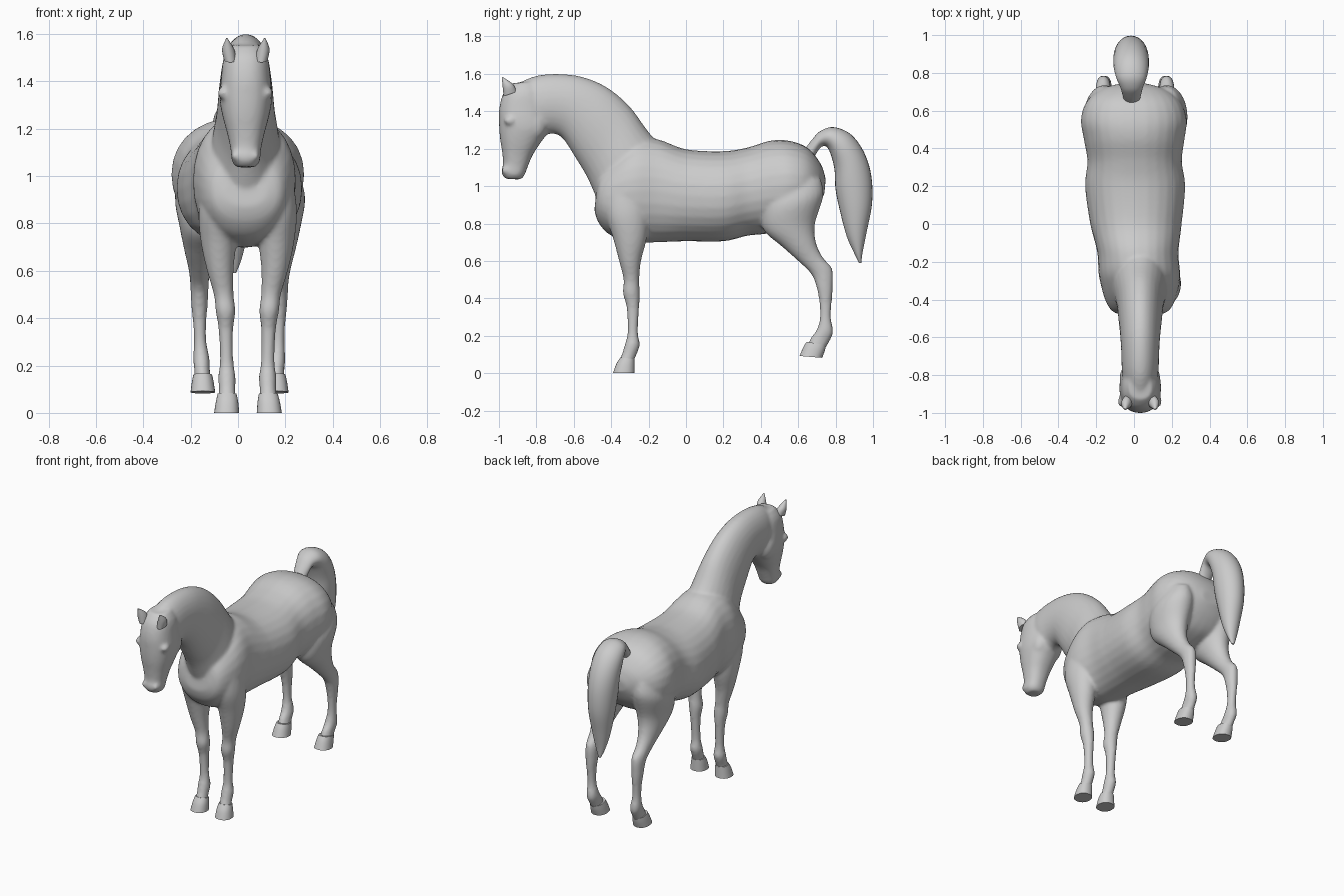
import bpy, bmesh, math
from mathutils import Vector


def spine_x(y):
    # the body bends slightly sideways along its length
    return min(.033, .01 - .07 * y) if y < 0 else .01 - .02 * y


def spline(rows, steps):
    # Catmull-Rom through rows of numbers
    out = []
    for i in range(len(rows) - 1):
        a, b, c, d = (Vector(rows[max(0, min(len(rows) - 1, i + k))]) for k in (-1, 0, 1, 2))
        for s in range(steps):
            t = s / steps
            out.append(b + .5 * t * ((c - a) + t * ((2 * a - 5 * b + 4 * c - d) + t * (3 * b - a - 3 * c + d))))
    return out + [Vector(rows[-1])]


def loft(bm, rows, side=0, shift=0, power=1, steps=5, sides=28):
    # row: y,z of one edge, y,z of opposite edge, half width, sideways offset
    rows = [tuple(r) + (0,) * (6 - len(r)) for r in rows]
    rings = []
    for ya, za, yb, zb, w, off in spline(rows, steps):
        ring = []
        for k in range(sides):
            t = 2 * math.pi * k / sides
            c, s = (math.copysign(abs(f) ** power, f) for f in (math.cos(t), math.sin(t)))
            y = (ya + yb) / 2 + c * (ya - yb) / 2
            z = (za + zb) / 2 + c * (za - zb) / 2
            x = spine_x((ya + yb) / 2) + shift + side * off + s * max(w, .002)
            ring.append(bm.verts.new((x, y, z)))
        rings.append(ring)
    for r, q in zip(rings, rings[1:]):
        for k in range(sides):
            j = (k + 1) % sides
            bm.faces.new((r[k], r[j], q[j], q[k]))
    bm.faces.new(rings[0])
    bm.faces.new(rings[-1][::-1])


def ball(bm, loc, scale):
    vs = bmesh.ops.create_uvsphere(bm, u_segments=20, v_segments=12, radius=1)['verts']
    for v in vs:
        v.co = Vector((v.co.x * scale[0] + loc[0], v.co.y * scale[1] + loc[1], v.co.z * scale[2] + loc[2]))


def finish(bm, name, angle=None):
    bmesh.ops.recalc_face_normals(bm, faces=bm.faces)
    me = bpy.data.meshes.new(name)
    bm.to_mesh(me)
    bm.free()
    me.polygons.foreach_set("use_smooth", [True] * len(me.polygons))
    ob = bpy.data.objects.new(name, me)
    bpy.context.collection.objects.link(ob)
    if angle:
        bpy.ops.object.select_all(action='DESELECT')
        ob.select_set(True)
        bpy.context.view_layer.objects.active = ob
        bpy.ops.object.shade_smooth_by_angle(angle=math.radians(angle))
    return ob


torso = [(-.475, 1.0, -.49, .87, .09), (-.455, 1.08, -.465, .80, .15), (-.38, 1.17, -.40, .735, .19),
         (-.27, 1.25, -.28, .70, .215), (-.15, 1.25, -.15, .70, .215), (0, 1.197, 0, .705, .242),
         (.2, 1.187, .2, .705, .265), (.33, 1.207, .33, .735, .25), (.45, 1.243, .43, .745, .265),
         (.55, 1.243, .55, .77, .28), (.65, 1.205, .64, .81, .25), (.72, 1.12, .70, .88, .175),
         (.747, 1.04, .74, .96, .07)]
neck = [(-.10, 1.18, -.44, .85, .15), (-.20, 1.29, -.485, .95, .145), (-.30, 1.425, -.53, 1.05, .125),
        (-.42, 1.527, -.59, 1.15, .115), (-.55, 1.583, -.655, 1.25, .105), (-.68, 1.6, -.705, 1.28, .10),
        (-.80, 1.59, -.755, 1.275, .097), (-.90, 1.55, -.80, 1.29, .085)]
head = [(-.93, 1.55, -.80, 1.56, .06), (-.975, 1.50, -.76, 1.50, .093), (-.998, 1.42, -.735, 1.40, .105),
        (-1.0, 1.34, -.735, 1.30, .110), (-.995, 1.26, -.775, 1.235, .097), (-.983, 1.18, -.82, 1.165, .077),
        (-.978, 1.12, -.847, 1.10, .064), (-.988, 1.075, -.865, 1.055, .06), (-.968, 1.04, -.885, 1.035, .04)]
front_leg = [(-.43, .99, -.22, .99, .07, .12), (-.43, .85, -.20, .85, .083, .125), (-.39, .72, -.21, .72, .075, .122),
             (-.358, .6, -.24, .6, .056, .115), (-.334, .5, -.25, .5, .042, .10), (-.338, .43, -.247, .43, .042, .092),
             (-.318, .35, -.25, .35, .031, .09), (-.312, .22, -.257, .22, .029, .087),
             (-.327, .155, -.247, .15, .037, .086), (-.342, .105, -.268, .09, .035, .086),
             (-.36, .06, -.285, .05, .038, .087)]
hind_leg = [(.42, 1.0, .72, 1.04, .08, .165), (.40, .87, .735, .95, .11, .165), (.415, .765, .69, .80, .09, .165),
            (.515, .675, .695, .70, .065, .17), (.61, .59, .728, .625, .046, .17), (.672, .525, .782, .555, .039, .168),
            (.70, .45, .785, .46, .035, .168), (.712, .38, .78, .38, .028, .167), (.716, .30, .775, .30, .027, .165),
            (.70, .235, .787, .22, .035, .16), (.665, .185, .765, .165, .033, .157), (.65, .14, .74, .125, .038, .155)]
front_hoof = [(-.35, .085, -.275, .075, .04, .087), (-.372, .05, -.275, .045, .047, .088), (-.39, .0, -.275, .0, .053, .09)]
hind_hoof = [(.645, .168, .75, .15, .04, .155), (.628, .14, .742, .12, .046, .155), (.607, .092, .728, .082, .052, .155)]
ear = [(-.975, 1.48, -.905, 1.505, .027, .066), (-.98, 1.53, -.925, 1.545, .025, .075),
       (-.985, 1.583, -.975, 1.58, .003, .08)]
tail = [(.63, 1.19, .67, 1.12, .04), (.675, 1.25, .70, 1.18, .05), (.72, 1.295, .728, 1.212, .06),
        (.79, 1.315, .757, 1.205, .08), (.88, 1.278, .78, 1.15, .093), (.95, 1.185, .795, 1.08, .094),
        (.99, 1.06, .80, .98, .09), (.995, .91, .825, .86, .078), (.967, .76, .86, .73, .055),
        (.945, .65, .90, .64, .03), (.937, .59, .925, .59, .008)]

# body, neck, head and legs fused into one smooth skin
bm = bmesh.new()
loft(bm, torso, power=.92)
loft(bm, neck)
loft(bm, head, power=.88)
for s in (-1, 1):
    loft(bm, front_leg, s, shift=.009)
    loft(bm, hind_leg, s, shift=.01)
    # brow, cheek, nostril and hock details
    ball(bm, (.031 + s * .092, -.94, 1.35), (.026, .032, .026))
    ball(bm, (.031 + s * .06, -.82, 1.33), (.048, .075, .085))
    ball(bm, (.031 + s * .04, -.963, 1.085), (.02, .022, .022))
    ball(bm, (.006 + s * .168, .755, .535), (.03, .03, .05))
body = finish(bm, "horse_body")
rm = body.modifiers.new("fuse", 'REMESH')
rm.mode = 'VOXEL'
rm.voxel_size = .01
rm.use_smooth_shade = True
sm = body.modifiers.new("soften", 'SMOOTH')
sm.factor = .5
sm.iterations = 8

# hooves and ears, both sides
for s, label in ((-1, "right"), (1, "left")):
    for rows, name, shift in ((front_hoof, "front_hoof", .009), (hind_hoof, "hind_hoof", .01), (ear, "ear", 0)):
        bm = bmesh.new()
        loft(bm, rows, s, shift=shift, power=.9 if "hoof" in name else 1)
        finish(bm, label + "_" + name, 40)

# arched tail
bm = bmesh.new()
loft(bm, tail, shift=-.008)
finish(bm, "tail", 50)
